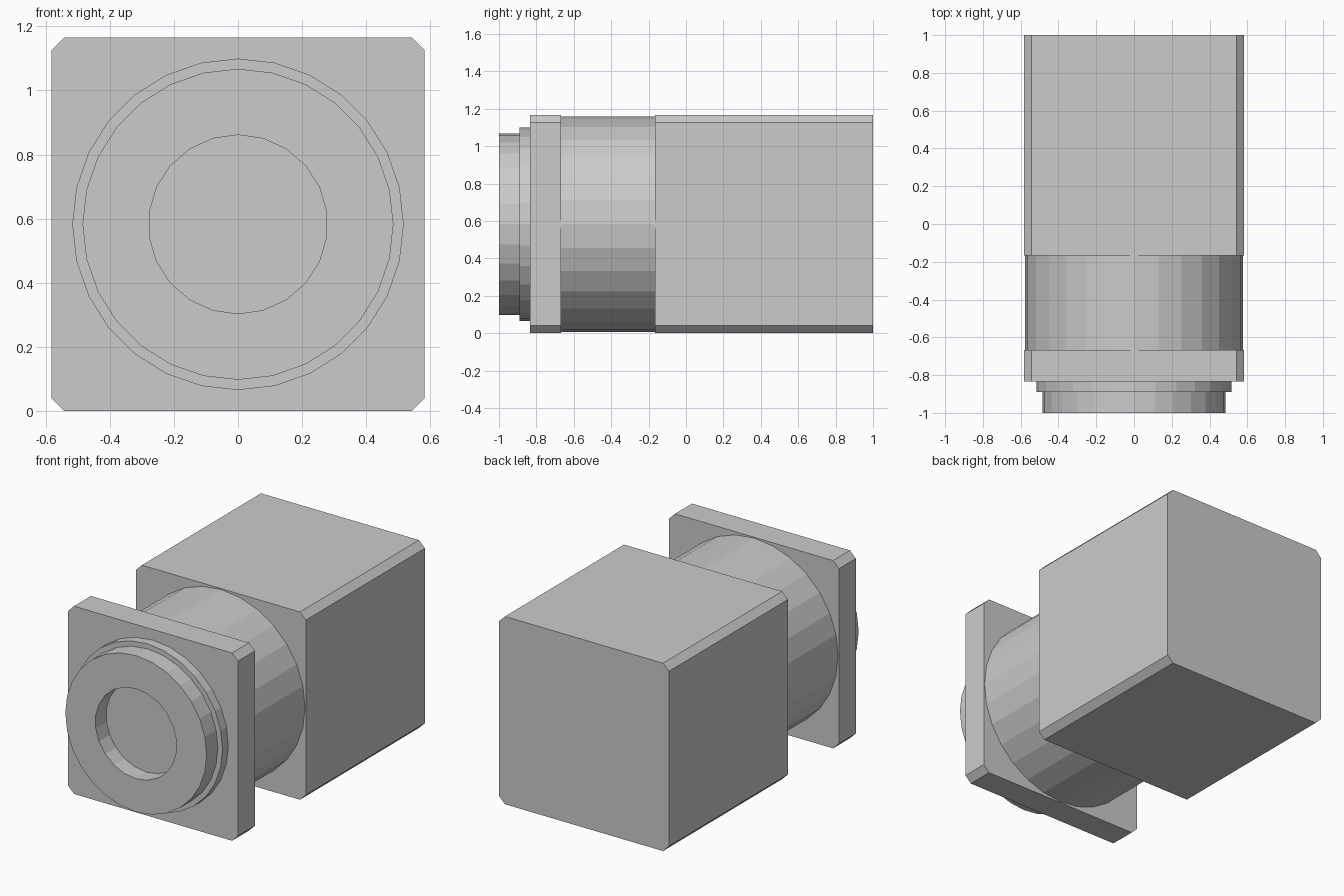
import bpy, bmesh
from math import sin, cos, tau

if "Cube" in bpy.data.objects:
    bpy.data.objects.remove(bpy.data.objects["Cube"])

H = 0.5825          # half of the square section, also the axis height


def prism(name, outline, y0, y1):
    """Extrude an (x, z) outline along y, relative to the main axis."""
    bm = bmesh.new()
    face = bm.faces.new([bm.verts.new((x, y0, z + H)) for x, z in outline])
    ext = bmesh.ops.extrude_face_region(bm, geom=[face], use_keep_orig=True)
    verts = [v for v in ext["geom"] if isinstance(v, bmesh.types.BMVert)]
    bmesh.ops.translate(bm, vec=(0, y1 - y0, 0), verts=verts)
    bmesh.ops.recalc_face_normals(bm, faces=bm.faces)
    mesh = bpy.data.meshes.new(name)
    bm.to_mesh(mesh)
    bm.free()
    obj = bpy.data.objects.new(name, mesh)
    bpy.context.collection.objects.link(obj)
    return obj


def circle(r, n):
    return [(r * sin(tau * i / n), r * cos(tau * i / n)) for i in range(n)]


def chamfered_square(h, c):
    k = h - c
    return [(k, h), (h, k), (h, -k), (k, -h), (-k, -h), (-h, -k), (-h, k), (-k, h)]


# Square housing and front plate
square = chamfered_square(H, 0.04)
prism("housing", square, -0.167, 1.0)
prism("front_plate", square, -0.833, -0.667)

# Round neck joining them
prism("neck", circle(0.577, 28), -0.667, -0.167)

# Stepped round nose
prism("nose_step", circle(0.517, 28), -0.89, -0.833)
rim = prism("nose_rim", circle(0.485, 28), -1.0, -0.89)

# Recess in the nose
cutter = prism("recess_cutter", circle(0.279, 22), -1.1, -0.895)
cutter.hide_render = True
cutter.display_type = 'WIRE'
cut = rim.modifiers.new("recess", 'BOOLEAN')
cut.operation = 'DIFFERENCE'
cut.solver = 'EXACT'
cut.object = cutter
